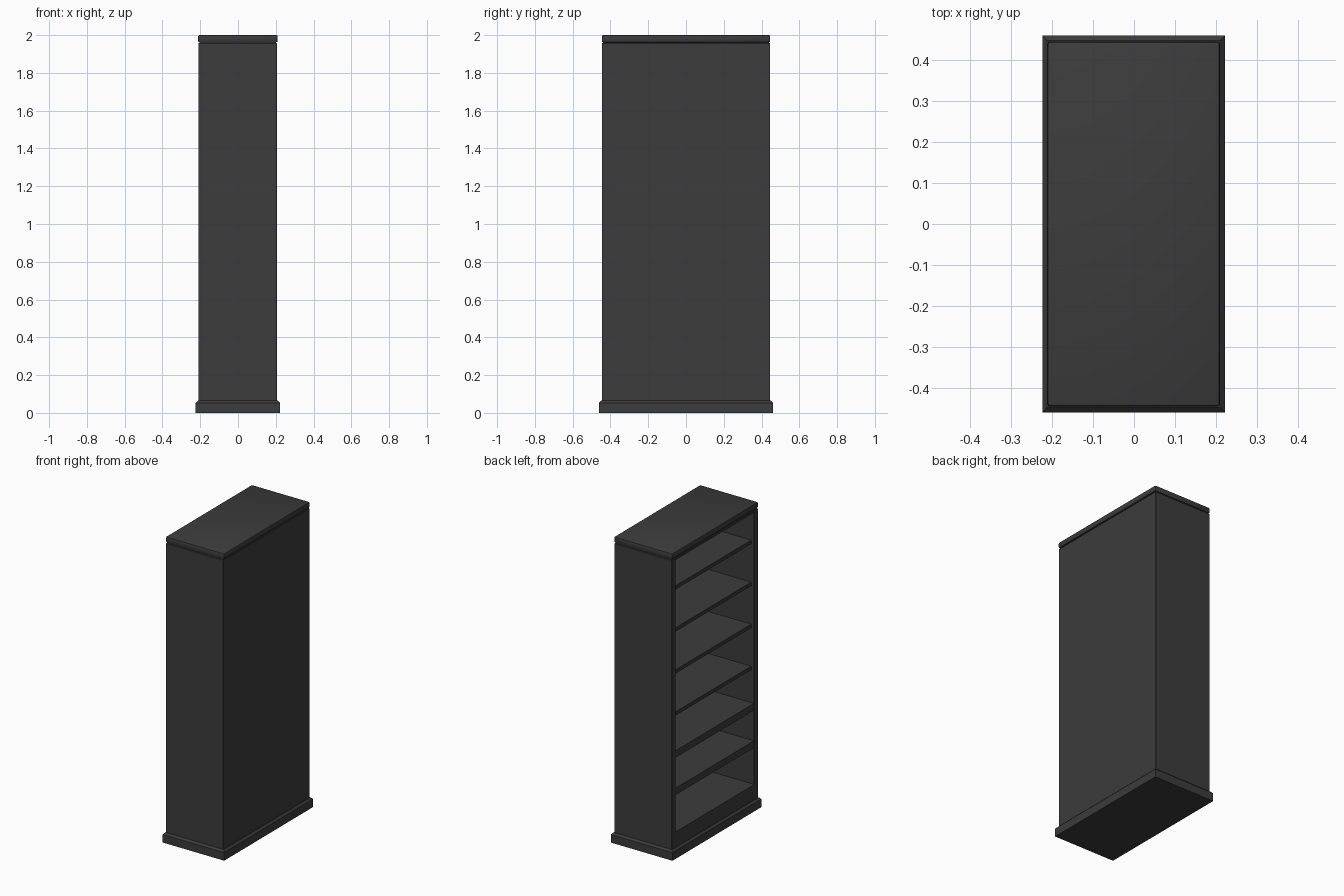
import bpy
import bmesh

cube = bpy.data.objects.get("Cube")
if cube:
    bpy.data.objects.remove(cube, do_unlink=True)

wood = bpy.data.materials.new("charcoal_wood")
wood.use_nodes = True
colour = (0.045, 0.045, 0.045, 1)
wood.diffuse_color = colour
wood.node_tree.nodes["Principled BSDF"].inputs["Base Color"].default_value = colour


def box(name, x, y, z, bevel=0.0, segments=2, top_only=False):
    """Box between (min, max) pairs, with optionally rounded edges."""
    bm = bmesh.new()
    bmesh.ops.create_cube(bm, size=1)
    for v in bm.verts:
        v.co = [lo + (c + 0.5) * (hi - lo) for c, (lo, hi) in zip(v.co, (x, y, z))]
    if bevel:
        edges = [e for e in bm.edges
                 if not top_only or all(v.co.z > z[1] - 0.001 for v in e.verts)]
        bmesh.ops.bevel(bm, geom=edges, offset=bevel, segments=segments,
                        profile=0.5, affect='EDGES')
    mesh = bpy.data.meshes.new(name)
    bm.to_mesh(mesh)
    bm.free()
    mesh.materials.append(wood)
    obj = bpy.data.objects.new(name, mesh)
    bpy.context.collection.objects.link(obj)
    return obj


OPEN, BACK = -0.21, 0.207      # open side and closed side along x
HALF, INNER = 0.446, 0.406     # outer and inner half width along y
FLOOR, CEILING = 0.165, 1.945

# Plinth and top board
box("plinth", (-0.224, 0.222), (-0.46, 0.46), (0, 0.065), 0.012, 1, True)
box("top_board", (-0.212, 0.21), (-HALF, HALF), (1.962, 2.0), 0.008)

# Carcass: two end panels, back panel, floor with kick board, ceiling
for side, name in ((-1, "front_end_panel"), (1, "rear_end_panel")):
    box(name, (OPEN, BACK), sorted((side * INNER, side * HALF)), (0.06, 1.957), 0.002, 1)
box("back_panel", (BACK - 0.025, BACK), (-HALF, HALF), (0.06, 1.957), 0.002, 1)
box("cabinet_floor", (OPEN, BACK - 0.02), (-INNER, INNER), (0.06, FLOOR))
box("cabinet_ceiling", (OPEN, BACK - 0.02), (-INNER, INNER), (CEILING, 1.957))
box("top_groove", (OPEN + 0.006, BACK - 0.006), (-HALF + 0.006, HALF - 0.006), (1.95, 1.97))

# Thin upper shelves, set back from the opening
for i in range(4):
    top = 0.935 + i * 0.275
    box(f"upper_shelf_{i + 1}", (OPEN + 0.018, BACK - 0.02), (-INNER, INNER),
        (top - 0.025, top), 0.003, 1)

# Thicker lower shelves, flush with the opening
for i, top in enumerate((0.45, 0.695)):
    box(f"lower_shelf_{i + 1}", (OPEN + 0.002, BACK - 0.02), (-INNER, INNER), (top - 0.045, top))

for obj in bpy.context.collection.objects:
    obj.select_set(obj.type == 'MESH')
    if obj.type == 'MESH':
        bpy.context.view_layer.objects.active = obj
bpy.ops.object.shade_smooth_by_angle(angle=0.6)
